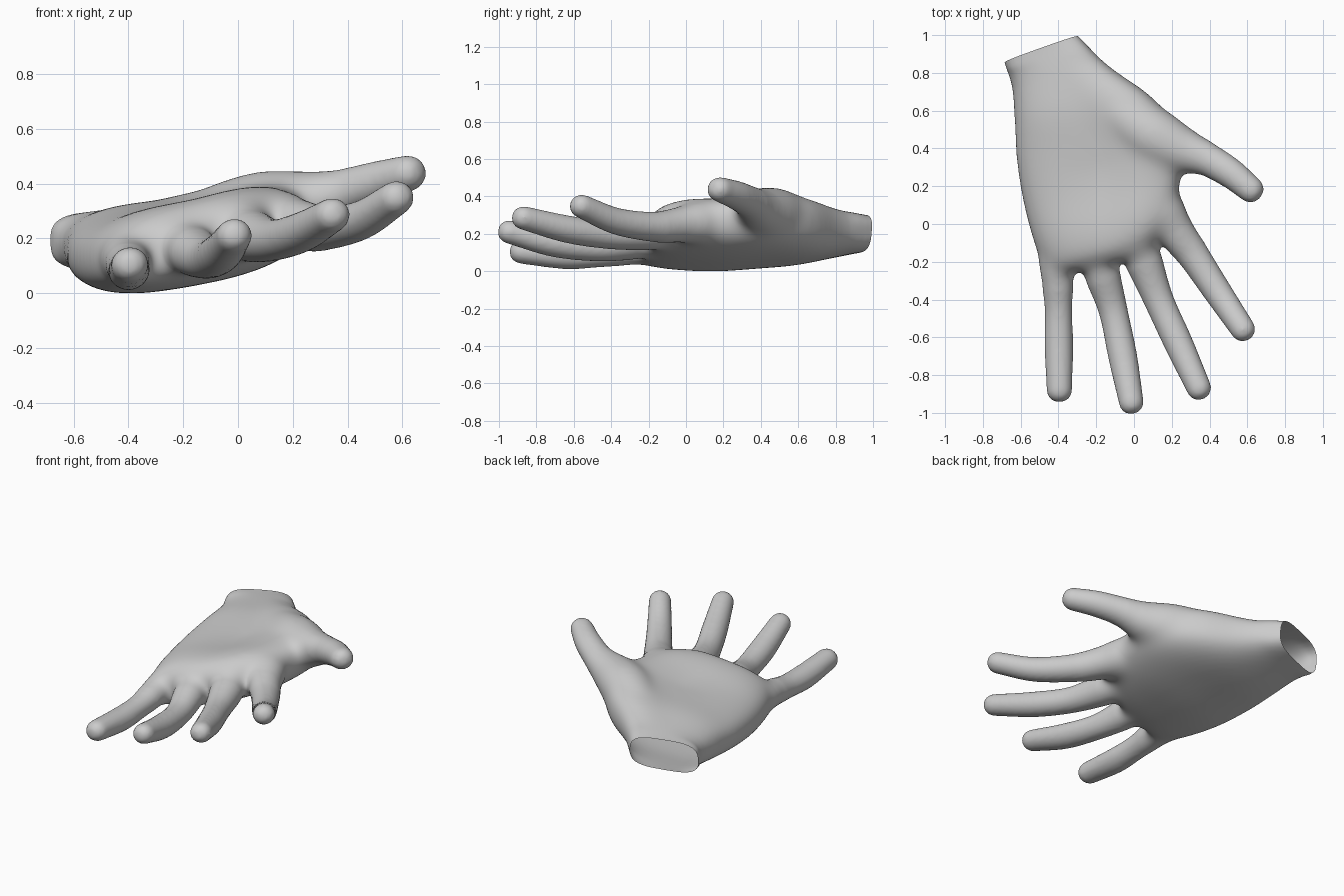
import bpy, bmesh, math
from mathutils import Vector

cube = bpy.data.objects.get("Cube")
if cube:
    bpy.data.objects.remove(cube)

bm = bmesh.new()
SIDES = 32


def spline(points, steps=6):
    """Smooth curve through points of any dimension."""
    p = [Vector(q) for q in points]
    p = [p[0] * 2 - p[1]] + p + [p[-1] * 2 - p[-2]]
    out = []
    for a, b, c, d in zip(p, p[1:], p[2:], p[3:]):
        for i in range(steps):
            t = i / steps
            out.append((b * 2 + (c - a) * t + (a * 2 - b * 5 + c * 4 - d) * t**2
                        + (b * 3 - a - c * 3 + d) * t**3) / 2)
    return out + [p[-2]]


def loft(rings):
    """Closed skin over a list of rings."""
    loops = [[bm.verts.new(v) for v in ring] for ring in rings]
    for a, b in zip(loops, loops[1:]):
        for i in range(SIDES):
            j = (i + 1) % SIDES
            bm.faces.new((a[i], a[j], b[j], b[i]))
    bm.faces.new(loops[0][::-1])
    bm.faces.new(loops[-1])


def power(v, e):
    return math.copysign(abs(v) ** e, v)


def digit(points):
    """Round finger along (x, y, z, radius) points with a domed tip."""
    path = spline(points)
    end, prev = path[-1], path[-2]
    axis = (end - prev).xyz.normalized()
    for k in range(1, 8):
        a = k / 8 * math.pi / 2
        tip = end.xyz + axis * end.w * math.sin(a)
        path.append(Vector((*tip, end.w * math.cos(a) ** .85)))
    rings = []
    for i, p in enumerate(path):
        way = (path[min(i + 1, len(path) - 1)] - path[max(i - 1, 0)]).xyz.normalized()
        side = way.cross(Vector((0.25, 0, -1))).normalized()
        up = side.cross(way)
        rings.append([p.xyz + side * p.w * math.cos(t) + up * p.w * 0.95 * math.sin(t)
                      for t in (2 * math.pi * n / SIDES for n in range(SIDES))])
    loft(rings)


# Palm: left edge xyz, right edge xyz, upper and lower half thickness,
# and how much the top swells towards the thumb side
palm = [
    ((-.71, .97, .205), (-.37, 1.10, .22), .10, .10, 0),
    ((-.69, .87, .20), (-.30, 1.0, .22), .10, .10, 0),
    ((-.65, .73, .18), (-.12, .83, .235), .125, .125, .15),
    ((-.635, .54, .165), (.10, .67, .265), .15, .16, .3),
    ((-.625, .34, .15), (.26, .46, .295), .145, .175, .3),
    ((-.59, .12, .135), (.25, .25, .285), .15, .175, .2),
    ((-.535, -.09, .13), (.20, .05, .28), .16, .16, .1),
    ((-.485, -.22, .125), (.12, -.09, .26), .145, .13, .05),
    ((-.465, -.28, .12), (.07, -.17, .24), .09, .095, 0),
]
rings = []
for s in spline([(*l, *r, u, d, g) for l, r, u, d, g in palm]):
    left, right, up, down, swell = Vector(s[0:3]), Vector(s[3:6]), s[6], s[7], s[8]
    mid, half = (left + right) / 2, (right - left) / 2
    hollow = max(0, 1 - abs(mid.y - .3) / .5) * .2
    boxy = .62 if mid.y > .85 else .76
    ring = []
    for n in range(SIDES):
        t = 2 * math.pi * n / SIDES
        c, h = power(math.cos(t), boxy), power(math.sin(t), boxy)
        if h > 0:
            h *= up * (1 - hollow * math.exp(-(c / .4) ** 2) + swell * max(c, 0))
        else:
            h *= down
        ring.append(mid + half * c + Vector((0, 0, h)))
    rings.append(ring)
loft(rings)

# Thumb, then the four fingers
digit([(-.28, .74, .24, .06), (-.10, .61, .285, .12), (.08, .48, .31, .155),
       (.23, .40, .335, .135), (.38, .345, .378, .092), (.51, .27, .417, .08),
       (.615, .185, .447, .07)])
digit([(-.02, .30, .25, .08), (.13, .10, .27, .125), (.20, -.01, .262, .11),
       (.31, -.16, .248, .086), (.45, -.37, .278, .075), (.575, -.555, .357, .066)])
digit([(-.10, .15, .22, .08), (.0, -.08, .24, .115), (.045, -.18, .22, .102),
       (.13, -.40, .205, .08), (.235, -.63, .235, .077), (.342, -.865, .295, .066)])
digit([(-.28, .1, .17, .08), (-.195, -.16, .18, .11), (-.17, -.26, .166, .097),
       (-.11, -.46, .137, .077), (-.06, -.70, .16, .077), (-.015, -.94, .22, .066)])
digit([(-.43, .05, .14, .08), (-.41, -.2, .135, .1), (-.405, -.29, .125, .088),
       (-.40, -.45, .103, .073), (-.398, -.64, .095, .076), (-.395, -.875, .115, .068)])

bmesh.ops.recalc_face_normals(bm, faces=bm.faces[:])
mesh = bpy.data.meshes.new("hand")
bm.to_mesh(mesh)
bm.free()
hand = bpy.data.objects.new("hand", mesh)
bpy.context.collection.objects.link(hand)
bpy.ops.object.select_all(action='DESELECT')
bpy.context.view_layer.objects.active = hand
hand.select_set(True)

# Fuse the parts into one skin and soften the joins
fuse = hand.modifiers.new("fuse", 'REMESH')
fuse.mode = 'VOXEL'
fuse.voxel_size = 0.012
soft = hand.modifiers.new("soften", 'SMOOTH')
soft.factor = 0.5
soft.iterations = 8
for name in ("fuse", "soften"):
    bpy.ops.object.modifier_apply(modifier=name)

bm = bmesh.new()
bm.from_mesh(hand.data)

# Soften the palm further, easing off towards the digits and the wrist
for step in range(50):
    reach = .12 * step / 50
    zone = [v for v in bm.verts
            if v.co.y > -.36 + reach + .4 * max(v.co.x + .3, 0)
            and v.co.x < .40 - reach and v.co.y - .35 * v.co.x < 1.06 - reach]
    bmesh.ops.smooth_vert(bm, verts=zone, factor=0.5,
                          use_axis_x=True, use_axis_y=True, use_axis_z=True)

# Cut the wrist open and rest the hand on the floor
bmesh.ops.bisect_plane(bm, geom=bm.verts[:] + bm.edges[:] + bm.faces[:],
                       plane_co=(-.30, 1.0, .31), plane_no=(-.33, .94, -.10),
                       clear_outer=True)
low = min(v.co.z for v in bm.verts)
bmesh.ops.translate(bm, verts=bm.verts[:], vec=(0, 0, -low))
bm.to_mesh(hand.data)
bm.free()

skin = bpy.data.materials.new("grey skin")
skin.use_nodes = True
colour = (.6, .6, .6, 1)
skin.diffuse_color = colour
skin.node_tree.nodes["Principled BSDF"].inputs["Base Color"].default_value = colour
hand.data.materials.clear()
hand.data.materials.append(skin)
bpy.ops.object.shade_smooth_by_angle(angle=math.radians(60))
